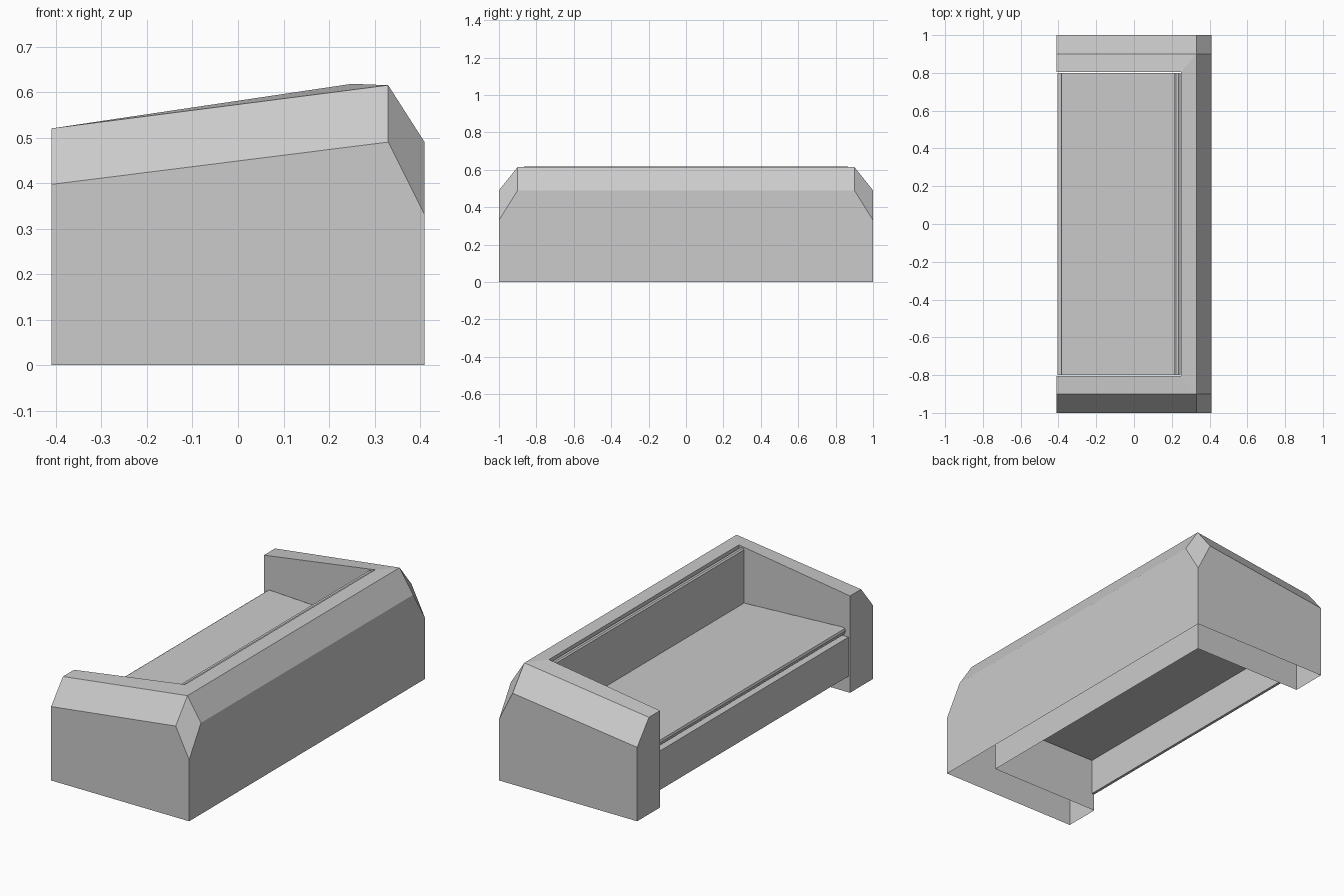
import bpy
import bmesh

cube = bpy.data.objects.get("Cube")
if cube:
    bpy.data.objects.remove(cube, do_unlink=True)

grey = bpy.data.materials.new("light grey")
grey.use_nodes = True
colour = (0.6, 0.6, 0.6, 1)
grey.diffuse_color = colour
grey.node_tree.nodes["Principled BSDF"].inputs["Base Color"].default_value = colour


def finish(name, bm):
    bmesh.ops.recalc_face_normals(bm, faces=bm.faces)
    mesh = bpy.data.meshes.new(name)
    bm.to_mesh(mesh)
    bm.free()
    mesh.materials.append(grey)
    obj = bpy.data.objects.new(name, mesh)
    bpy.context.collection.objects.link(obj)
    return obj


def extrude_profile(name, profile, half):
    """Closed x-z profile extruded along y."""
    bm = bmesh.new()
    ends = [[bm.verts.new((x, y, z)) for x, z in profile] for y in (-half, half)]
    bm.faces.new(ends[0])
    bm.faces.new(ends[1])
    n = len(profile)
    for i in range(n):
        j = (i + 1) % n
        bm.faces.new((ends[0][i], ends[0][j], ends[1][j], ends[1][i]))
    return finish(name, bm)


# Arms and back: one U-shaped shell, open underneath, mirrored across y
FRONT, BACK = -0.41, 0.41      # outer limits in x
CREST, INNER = 0.33, 0.25      # back top, outer and inner edges
END, ARM, SEAT = -1.0, -0.9, -0.806
LOW, MID, TOP = 0.33, 0.49, 0.615

arm_front = [(FRONT, END, 0), (FRONT, END, 0.397), (FRONT, ARM, 0.52),
             (FRONT, SEAT, 0.52), (FRONT, SEAT, 0)]
end_corner = [(BACK, END, 0), (BACK, END, LOW), (CREST, END, MID)]
back_corner = [(BACK, ARM, MID), (CREST, ARM, TOP)]
inner_corner = [(INNER, SEAT, TOP + 0.003), (INNER, SEAT, 0)]
back_middle = [(BACK, 0, 0), (BACK, 0, MID), (CREST, 0, TOP),
               (INNER, 0, TOP + 0.003), (INNER, 0, 0)]

bm = bmesh.new()
f, e, b, i, m = [[bm.verts.new(p) for p in group] for group in
                 (arm_front, end_corner, back_corner, inner_corner, back_middle)]
for face in (
    f,                                # front of the arm
    (f[0], e[0], e[1], e[2], f[1]),   # outer side
    (f[1], e[2], b[1], f[2]),         # sloped arm edge
    (f[2], b[1], i[0], f[3]),         # arm top
    (f[3], i[0], i[1], f[4]),         # inner side
    (e[1], b[0], b[1], e[2]),         # cut corner
    (e[0], m[0], m[1], b[0], e[1]),   # rear
    (b[0], m[1], m[2], b[1]),         # sloped rear edge
    (b[1], m[2], m[3], i[0]),         # back top
    (i[0], m[3], m[4], i[1]),         # inner back
):
    bm.faces.new(face)
frame = finish("arms_and_back", bm)
mirror = frame.modifiers.new("Mirror", "MIRROR")
mirror.use_axis = (False, True, False)

# Base: front panel with the thin deck that carries the cushion
extrude_profile("seat_base", [(-0.405, 0.09), (-0.405, 0.3), (0.245, 0.3),
                              (0.245, 0.285), (-0.39, 0.285), (-0.39, 0.09)], 0.8)

# Seat cushion, rising slightly to a rounded front edge
extrude_profile("seat_cushion", [(-0.365, 0.301), (-0.382, 0.312), (-0.387, 0.328),
                                 (-0.383, 0.34), (-0.373, 0.345),
                                 (0.22, 0.317), (0.22, 0.301)], 0.8)

# Back cushion with a softened top edge
extrude_profile("back_cushion", [(0.215, 0.302), (0.215, 0.603), (0.222, 0.61),
                                 (0.235, 0.61), (0.245, 0.603), (0.245, 0.302)], 0.8)
